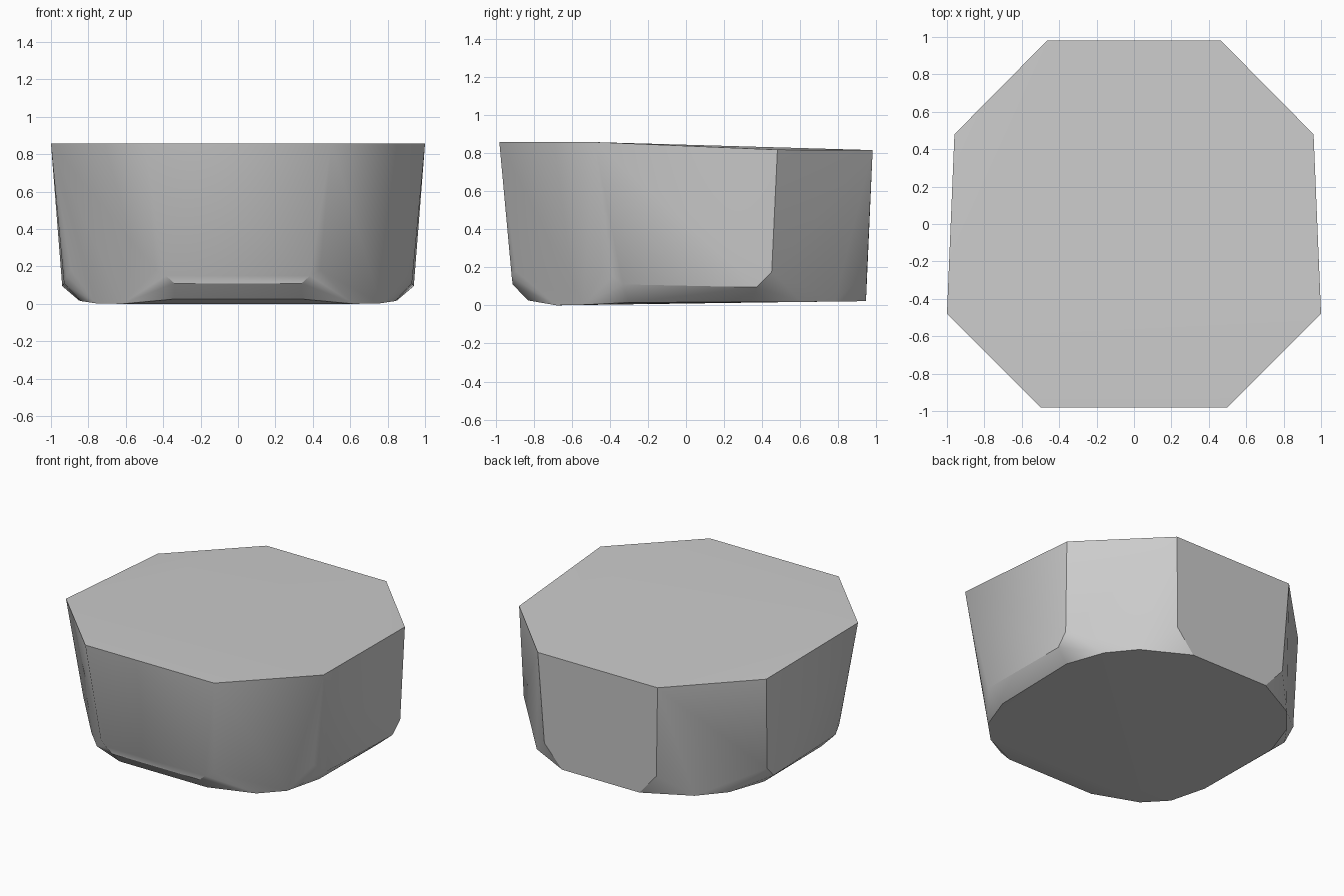
import bpy
import bmesh
import math

cube = bpy.data.objects.get("Cube")
if cube:
    bpy.data.objects.remove(cube, do_unlink=True)


def flat_material(name, color):
    mat = bpy.data.materials.new(name)
    mat.use_nodes = True
    mat.diffuse_color = color
    mat.node_tree.nodes["Principled BSDF"].inputs["Base Color"].default_value = color
    return mat


# Half outline of each ring, mirrored across x
rim = [(0.50, -0.98, 0.857), (1.0, -0.48, 0.857), (0.96, 0.48, 0.817), (0.465, 0.98, 0.815)]
front_wall = [(0.385, -0.915, 0.15), (0.44, -0.893, 0.18),
              (0.893, -0.44, 0.18), (0.918, -0.385, 0.15)]
front_chamfer = [(0.34, -0.91, 0.11), (0.93, -0.33, 0.11)]
back_wall = [(0.945, 0.45, 0.175), (0.94, 0.37, 0.095), (0.435, 0.95, 0.175)]
underside = [(0.34, -0.83, 0.026), (0.62, -0.68, 0.0), (0.76, -0.54, 0.003),
             (0.84, -0.30, 0.015), (0.85, 0.345, 0.018), (0.758, 0.607, 0.018),
             (0.612, 0.781, 0.02), (0.30, 0.945, 0.022)]

# Tapered eight-sided block with a chamfered foot, wrapped around the rings
bm = bmesh.new()
for x, y, z in rim + front_wall + front_chamfer + back_wall + underside:
    for side in (1, -1):
        bm.verts.new((side * x, y, z))
hull = bmesh.ops.convex_hull(bm, input=bm.verts)
inside = [v for v in bm.verts if not v.link_faces]
bmesh.ops.delete(bm, geom=inside, context="VERTS")
bmesh.ops.dissolve_limit(bm, angle_limit=math.radians(1.5), verts=bm.verts, edges=bm.edges)
bmesh.ops.recalc_face_normals(bm, faces=bm.faces)

mesh = bpy.data.meshes.new("tapered_block")
bm.to_mesh(mesh)
bm.free()
block = bpy.data.objects.new("tapered_block", mesh)
bpy.context.collection.objects.link(block)
mesh.materials.append(flat_material("plain_grey", (0.6, 0.6, 0.6, 1.0)))

# Soft front corners, crisp rim and back edges
bpy.ops.object.select_all(action="DESELECT")
block.select_set(True)
bpy.context.view_layer.objects.active = block
bpy.ops.object.shade_smooth_by_angle(angle=math.radians(30))
